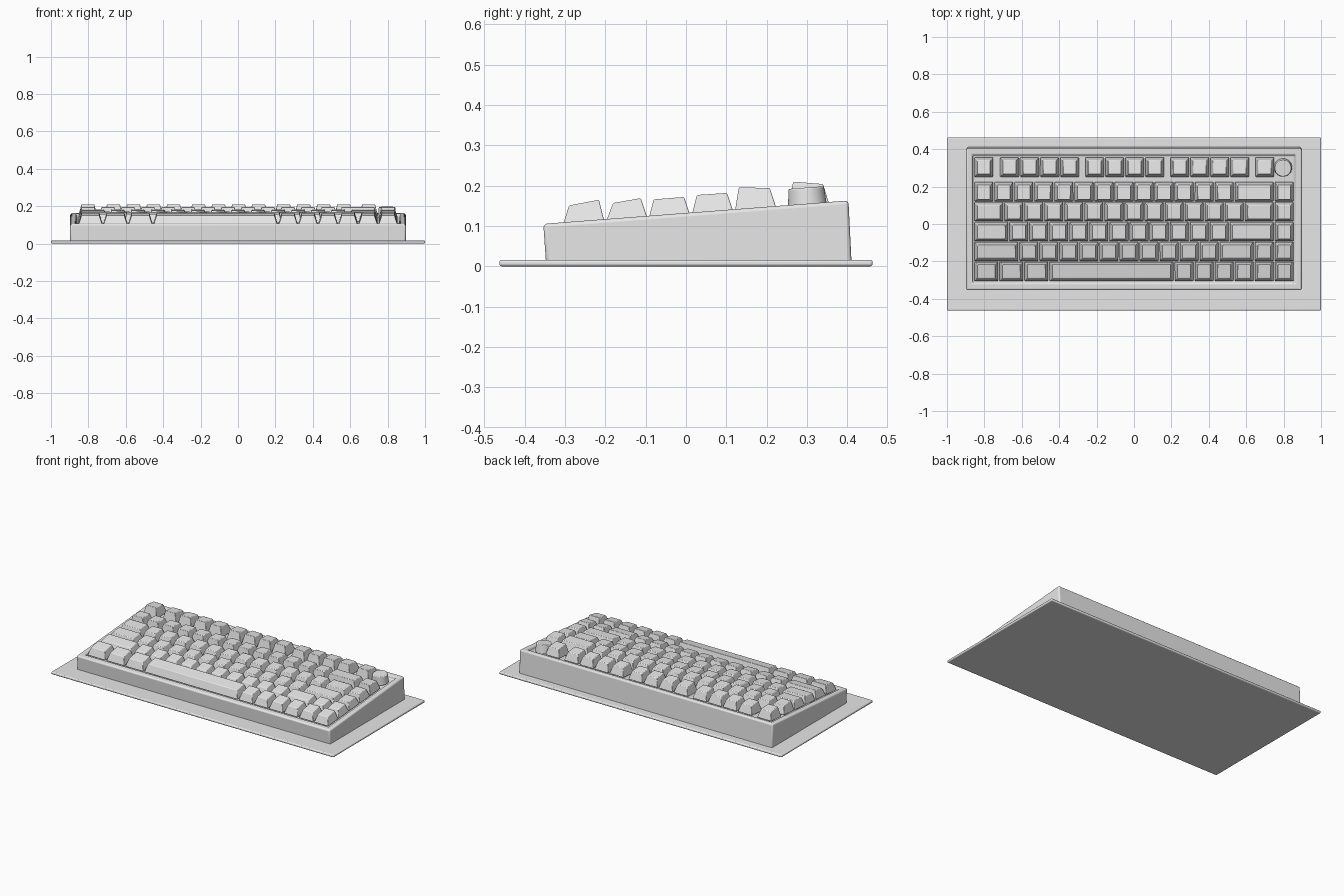
import bpy
import bmesh
import math

if "Cube" in bpy.data.objects:
    bpy.data.objects.remove(bpy.data.objects["Cube"], do_unlink=True)

grey = bpy.data.materials.new("light grey")
grey.use_nodes = True
grey.diffuse_color = (0.8, 0.8, 0.8, 1)
grey.node_tree.nodes["Principled BSDF"].inputs["Base Color"].default_value = (0.8, 0.8, 0.8, 1)

SLOPE = 0.0765
UNIT = 0.107      # width of a single key space
LEFT = -0.856     # left edge of the key field


def rim(y):
    """Height of the sloping case top at a given depth."""
    return 0.106 + SLOPE * (y + 0.345)


def finish(name, bm, bevel, segments):
    bmesh.ops.recalc_face_normals(bm, faces=bm.faces)
    mesh = bpy.data.meshes.new(name)
    bm.to_mesh(mesh)
    bm.free()
    mesh.materials.append(grey)
    obj = bpy.data.objects.new(name, mesh)
    bpy.context.collection.objects.link(obj)
    mod = obj.modifiers.new("rounded edges", "BEVEL")
    mod.width = bevel
    mod.segments = segments
    mod.limit_method = "ANGLE"
    bpy.ops.object.select_all(action="DESELECT")
    obj.select_set(True)
    bpy.context.view_layer.objects.active = obj
    bpy.ops.object.shade_smooth_by_angle(angle=math.radians(35))
    return obj


def ring(bm, x0, x1, y0, y1, z0, z1):
    """Four corners; z0 is the front height and z1 the back height."""
    return [bm.verts.new(p) for p in
            ((x0, y0, z0), (x1, y0, z0), (x1, y1, z1), (x0, y1, z1))]


def loft(bm, rings):
    bm.faces.new(rings[0])
    bm.faces.new(rings[-1])
    for a, b in zip(rings, rings[1:]):
        for i in range(4):
            j = (i + 1) % 4
            bm.faces.new((a[i], a[j], b[j], b[i]))


# Desk mat
bm = bmesh.new()
loft(bm, [ring(bm, -1, 1, -0.463, 0.463, z, z) for z in (0, 0.016)])
finish("desk_mat", bm, 0.006, 3)

# Wedge case with a shallow key well
bm = bmesh.new()
front, back = -0.315, 0.369
loft(bm, [
    ring(bm, -0.897, 0.897, -0.347, 0.411, 0.004, 0.004),
    ring(bm, -0.897, 0.897, -0.354, 0.403, rim(-0.354), rim(0.403)),
    ring(bm, -0.862, 0.861, front, back, rim(front), rim(back)),
    ring(bm, -0.862, 0.861, front, back, rim(front) - 0.02, rim(back) - 0.02),
])
finish("case", bm, 0.009, 3)

# Key widths per row as (start, widths) groups, measured in key units
function_row = [(0, [1])] + [(1.28 + 4.25 * i, [1] * 4) for i in range(3)] + [(14.03, [1])]
layouts = {
    "function_keys": function_row,
    "number_keys": [(0, [1] * 13 + [2, 1])],
    "upper_letter_keys": [(0, [1.5] + [1] * 12 + [1.5, 1])],
    "home_letter_keys": [(0, [1.75] + [1] * 11 + [2.25, 1])],
    "lower_letter_keys": [(0, [2.25] + [1] * 10 + [1.75, 1, 1])],
    "space_row_keys": [(0, [1.25] * 3 + [6.25] + [1] * 6)],
}
# Row centre, then front and back edge of the key tops (depth, height)
profiles = {
    "function_keys": (0.304, 0.266, 0.210, 0.340, 0.204),
    "number_keys": (0.173, 0.131, 0.196, 0.208, 0.194),
    "upper_letter_keys": (0.066, 0.027, 0.177, 0.102, 0.182),
    "home_letter_keys": (-0.041, -0.080, 0.166, -0.005, 0.172),
    "lower_letter_keys": (-0.147, -0.181, 0.157, -0.112, 0.169),
    "space_row_keys": (-0.254, -0.290, 0.151, -0.216, 0.165),
}

for name, groups in layouts.items():
    yc, yf, zf, yb, zb = profiles[name]
    y0, y1 = yc - 0.052, yc + 0.052
    bm = bmesh.new()
    for start, widths in groups:
        x = LEFT + start * UNIT
        for w in widths:
            x0, x1 = x + 0.003, x + w * UNIT - 0.003
            loft(bm, [
                ring(bm, x0, x1, y0, y1, rim(y0) - 0.008, rim(y1) - 0.008),
                ring(bm, x0 + 0.016, x1 - 0.016, yf, yb, zf, zb),
            ])
            x += w * UNIT
    finish(name, bm, 0.003, 2)

# Rotary knob in the back corner
bm = bmesh.new()
bmesh.ops.create_cone(bm, cap_ends=True, segments=48, radius1=0.049,
                      radius2=0.044, depth=0.056)
knob = finish("knob", bm, 0.004, 3)
knob.location = (0.797, 0.300, rim(0.3) + 0.012)
knob.rotation_euler.x = math.atan(SLOPE)
